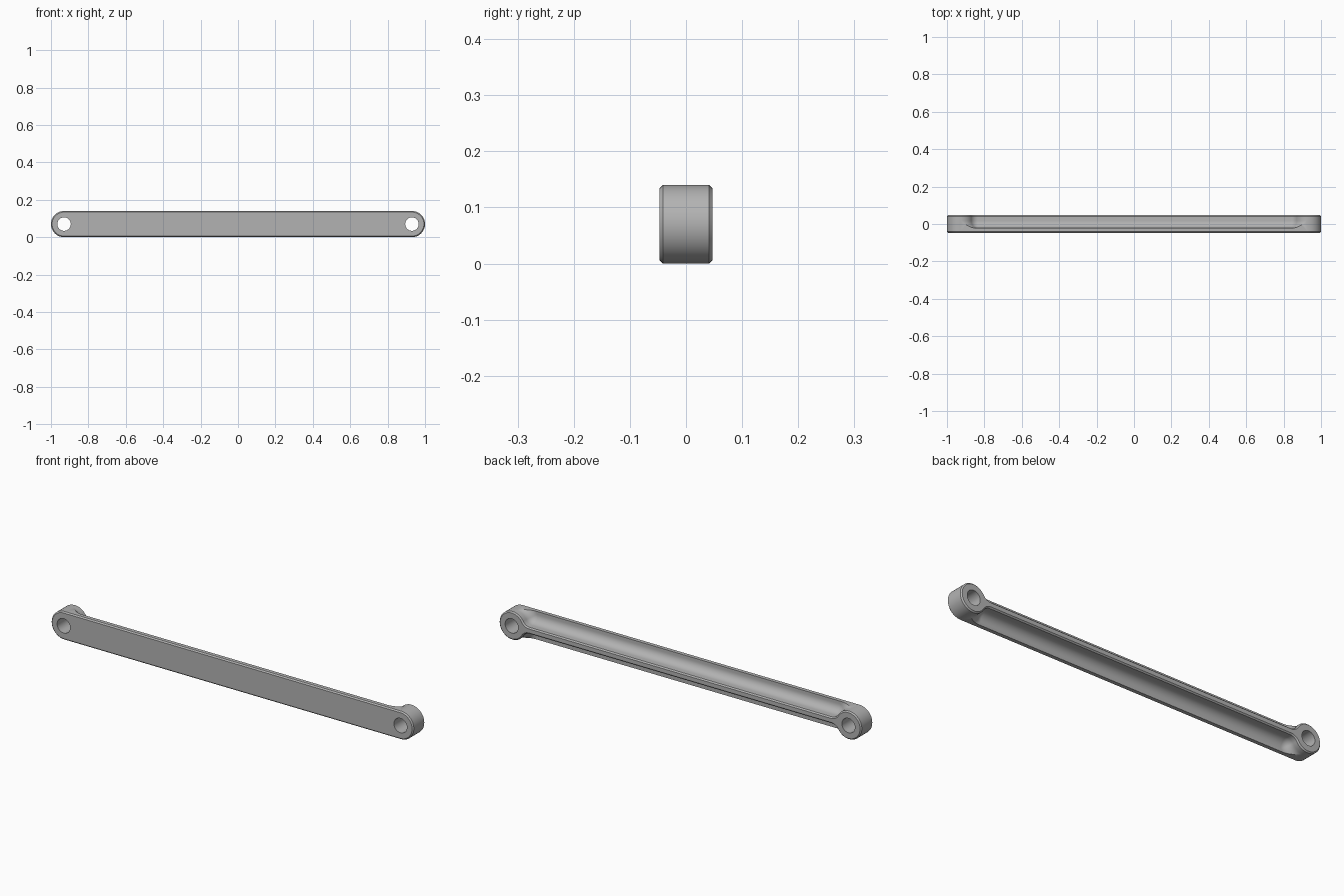
import bpy, bmesh
from math import sin, cos, pi, asin, radians

cube = bpy.data.objects.get("Cube")
if cube:
    bpy.data.objects.remove(cube, do_unlink=True)

EYE_X, MID_Z = 0.93, 0.07      # eye centres
RADIUS, HOLE = 0.07, 0.036     # eye outer and bore radius
HALF_Y, CHAMFER = 0.047, 0.006
RIB, NECK, COVE, FLOOR = 0.016, 0.042, 0.04, -0.022

steel = bpy.data.materials.new("steel_grey")
steel.use_nodes = True
grey = (0.45, 0.45, 0.45, 1)
steel.diffuse_color = grey
steel.node_tree.nodes["Principled BSDF"].inputs["Base Color"].default_value = grey


def loft(name, slices):
    """Closed solid through (y, [(x, z), ...]) outlines of equal length."""
    bm = bmesh.new()
    loops = [[bm.verts.new((x, y, z)) for x, z in pts] for y, pts in slices]
    n = len(loops[0])
    for a, b in zip(loops, loops[1:]):
        for i in range(n):
            j = (i + 1) % n
            bm.faces.new((a[i], a[j], b[j], b[i]))
    bm.faces.new(loops[0])
    bm.faces.new(loops[-1][::-1])
    bmesh.ops.recalc_face_normals(bm, faces=bm.faces)
    mesh = bpy.data.meshes.new(name)
    bm.to_mesh(mesh)
    bm.free()
    mesh.materials.append(steel)
    obj = bpy.data.objects.new(name, mesh)
    bpy.context.collection.objects.link(obj)
    return obj


def stadium(r, steps=32):
    half = [(EYE_X + r * cos(a), MID_Z + r * sin(a))
            for a in (-pi / 2 + pi * i / steps for i in range(steps + 1))]
    return half + [(-x, 2 * MID_Z - z) for x, z in half]


def circle(cx, r, steps=48):
    return [(cx + r * cos(2 * pi * i / steps), MID_Z + r * sin(2 * pi * i / steps))
            for i in range(steps)]


def pocket_outline(d, side):
    """Outline around eye, neck fillet and rib, offset outward by d."""
    ring = RADIUS + 0.0004
    a0 = asin((RIB + NECK) / (ring + NECK))
    cx, cz = EYE_X - (ring + NECK) * cos(a0), RIB + NECK
    half = []
    for i in range(17):                      # around the eye
        a = pi / 2 + (a0 - pi / 2) * i / 16
        half.append((EYE_X - (ring + d) * cos(a), (ring + d) * sin(a)))
    for i in range(1, 13):                   # neck fillet into the rib
        a = -a0 + (a0 - pi / 2) * i / 12
        half.append((cx + (NECK - d) * cos(a), cz + (NECK - d) * sin(a)))
    half.insert(0, (EYE_X, 0.3))
    pts = half + [(-x, z) for x, z in reversed(half)]
    return [(x, MID_Z + side * z) for x, z in pts]


# Bar blank with chamfered rims
link = loft("link_bar", [
    (-HALF_Y, stadium(RADIUS - CHAMFER)),
    (-HALF_Y + CHAMFER, stadium(RADIUS)),
    (HALF_Y - CHAMFER, stadium(RADIUS)),
    (HALF_Y, stadium(RADIUS - CHAMFER))])

# Coved pockets above and below the rib, and the two bores
cutters = []
for side, name in ((1, "upper_pocket"), (-1, "lower_pocket")):
    slices = [(HALF_Y + 0.002, pocket_outline(-CHAMFER - 0.002, side)),
              (HALF_Y - CHAMFER, pocket_outline(0, side))]
    for i in range(11):
        a = pi / 2 * i / 10
        slices.append((FLOOR + COVE * (1 - sin(a)),
                       pocket_outline(COVE * (1 - cos(a)), side)))
    cutters.append(loft(name, slices))
    cutters.append(loft("bore", [(y, circle(side * EYE_X, HOLE)) for y in (-0.1, 0.1)]))

bpy.ops.object.select_all(action='DESELECT')
bpy.context.view_layer.objects.active = link
link.select_set(True)
for cutter in cutters:
    cutter.hide_render = True
    mod = link.modifiers.new("cut", 'BOOLEAN')
    mod.operation, mod.solver, mod.object = 'DIFFERENCE', 'EXACT', cutter
    bpy.ops.object.modifier_apply(modifier=mod.name)
    bpy.data.objects.remove(cutter, do_unlink=True)

bpy.ops.object.shade_smooth_by_angle(angle=radians(30))
